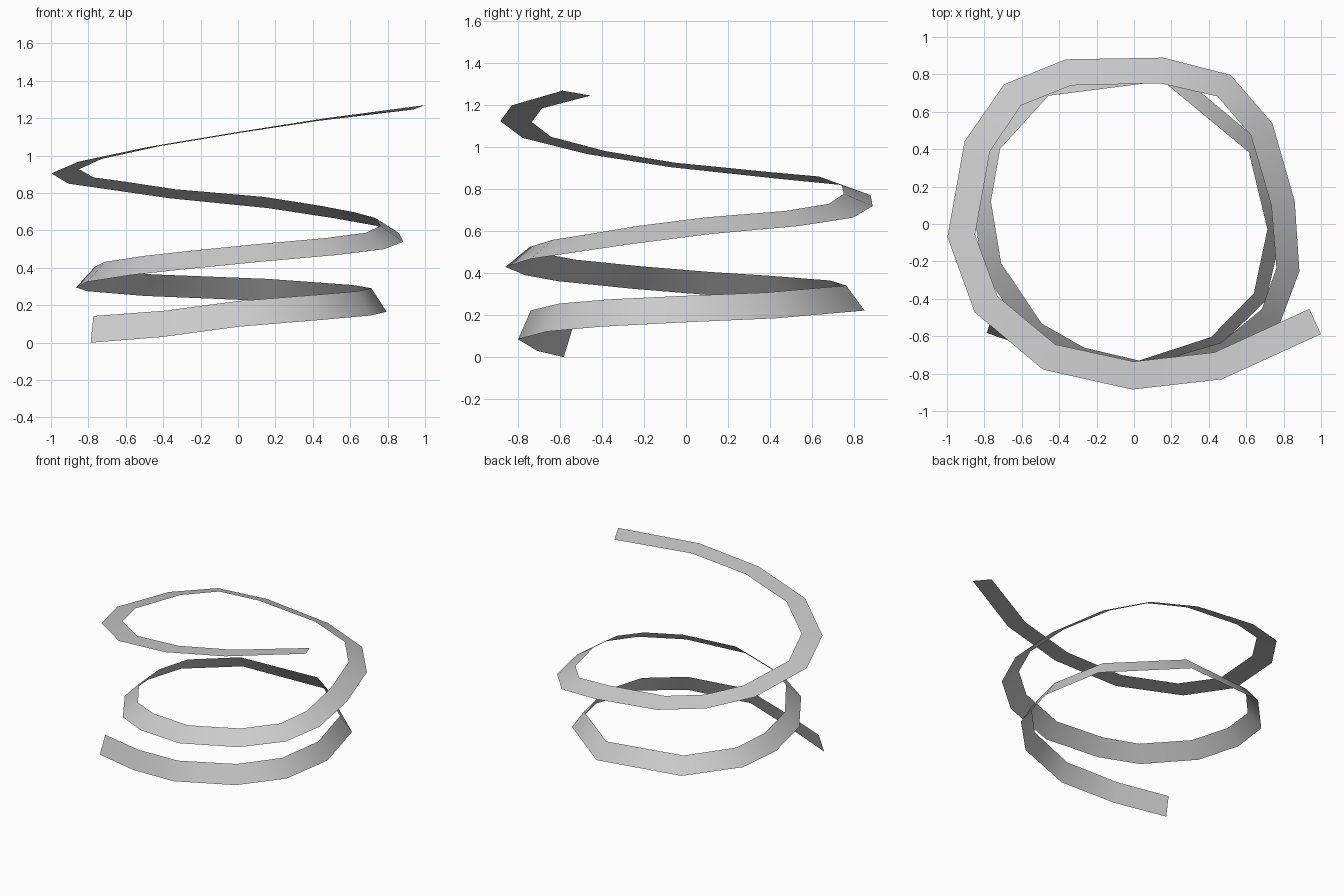
import bpy, bmesh
from math import cos, sin, radians
from mathutils import Vector

if "Cube" in bpy.data.objects:
    bpy.data.objects.remove(bpy.data.objects["Cube"])

# Outer edge of the ribbon: angle (degrees, counter-clockwise), radius, height
PATH = [
    (216.5, .98, 0), (240, .82, .03), (270, .80, .085), (304, .80, .122),
    (330, .815, .145), (358, .795, .165), (392, .81, .185), (438, .87, .222),
    (483, .92, .25), (511, .92, .275), (532, .875, .295), (557, .845, .325),
    (587, .835, .362), (608, .825, .39), (636, .865, .43), (665, .905, .468),
    (686, .943, .50), (704, .92, .54), (728, .868, .587), (756, .915, .625),
    (777, .95, .665), (800, .903, .72), (832.5, .953, .772), (853, 1.02, .82),
    (874, 1.008, .85), (904, 1.0, .905), (929, .974, .968), (958, .918, 1.045),
    (989.4, .885, 1.125), (1019.5, .954, 1.20), (1049.5, 1.16, 1.27),
]
# Ribbon tilt along the way: angle on the path, tilt above horizontal
TILT = [(216, 72), (360, 57), (540, 47), (720, 33), (810, 22), (900, 9), (1050, -9)]
WIDTH = .15


def tilt_at(a):
    for (a0, t0), (a1, t1) in zip(TILT, TILT[1:]):
        if a <= a1:
            return radians(t0 + (t1 - t0) * (a - a0) / (a1 - a0))
    return radians(TILT[-1][1])


# Spiral ribbon: inner edge set square to the path, twisting from upright to flat
outer = [Vector((r * cos(radians(a)), r * sin(radians(a)), z)) for a, r, z in PATH]
bm = bmesh.new()
pairs = []
for i, p in enumerate(outer):
    before, after = outer[max(i - 1, 0)], outer[min(i + 1, len(outer) - 1)]
    t = ((p - before).normalized() + (after - p).normalized())
    inward = Vector((-t.y, t.x, 0)).normalized()
    tilt = tilt_at(PATH[i][0])
    q = p + WIDTH * (inward * cos(tilt) + Vector((0, 0, sin(tilt))))
    pairs.append((bm.verts.new(p), bm.verts.new(q)))
for (a, b), (c, d) in zip(pairs, pairs[1:]):
    bm.faces.new((a, c, d, b)).smooth = True

mesh = bpy.data.meshes.new("spiral_ribbon")
bm.to_mesh(mesh)
bm.free()
bpy.context.collection.objects.link(bpy.data.objects.new("spiral_ribbon", mesh))
